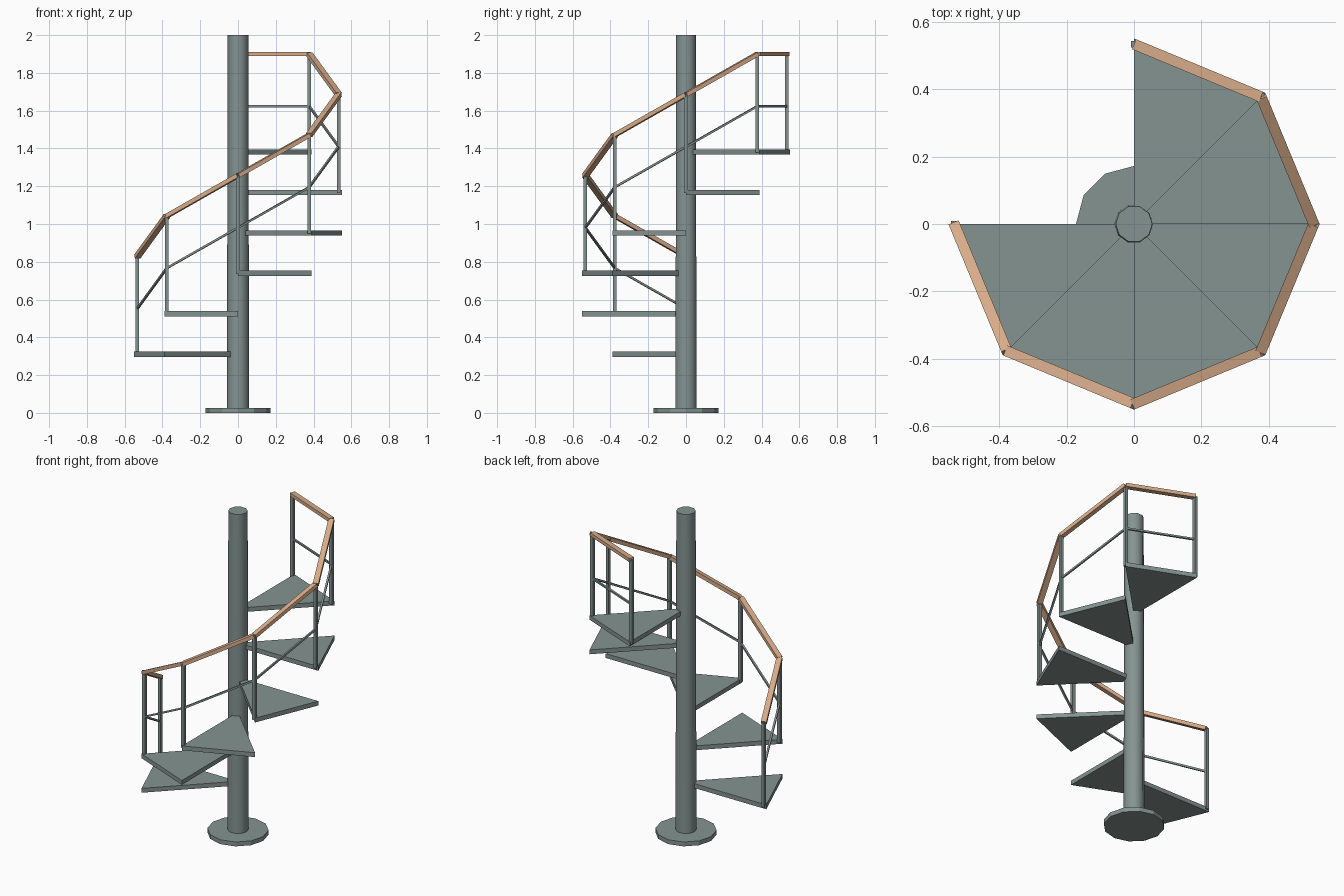
import bpy, bmesh, math
from mathutils import Vector

if "Cube" in bpy.data.objects:
    bpy.data.objects.remove(bpy.data.objects["Cube"])

STEP, N = 0.2143, 6          # rise per tread, number of treads
R_TREAD, R_POST = 0.55, 0.533


def material(name, rgb):
    m = bpy.data.materials.new(name)
    m.diffuse_color = (*rgb, 1)
    m.use_nodes = True
    m.node_tree.nodes["Principled BSDF"].inputs["Base Color"].default_value = m.diffuse_color
    return m


STEEL = material("grey green steel", (0.235, 0.295, 0.285))
WOOD = material("light wood", (0.68, 0.41, 0.254))


def finish(name, bm, mat):
    bmesh.ops.recalc_face_normals(bm, faces=bm.faces)
    me = bpy.data.meshes.new(name)
    bm.to_mesh(me)
    bm.free()
    me.materials.append(mat)
    ob = bpy.data.objects.new(name, me)
    bpy.context.collection.objects.link(ob)
    return ob


def prism(name, pts, z0, z1, mat, top_scale=1.0):
    bm = bmesh.new()
    lo = [bm.verts.new((x, y, z0)) for x, y in pts]
    hi = [bm.verts.new((x * top_scale, y * top_scale, z1)) for x, y in pts]
    bm.faces.new(lo)
    bm.faces.new(hi)
    n = len(pts)
    for i in range(n):
        j = (i + 1) % n
        bm.faces.new((lo[i], lo[j], hi[j], hi[i]))
    return finish(name, bm, mat)


def ngon(r, n):
    return [(r * math.cos(2 * math.pi * i / n), r * math.sin(2 * math.pi * i / n)) for i in range(n)]


def bar(name, a, b, width, height, mat):
    """Rectangular bar from a to b, its width kept horizontal."""
    d = (b - a).normalized()
    side = Vector((0, 0, 1)).cross(d)
    side = side.normalized() if side.length > 1e-4 else Vector((1, 0, 0))
    up = d.cross(side)
    bm = bmesh.new()
    rings = [[bm.verts.new(p + side * sx * width / 2 + up * sy * height / 2)
              for sx, sy in ((-1, -1), (1, -1), (1, 1), (-1, 1))] for p in (a, b)]
    for r in rings:
        bm.faces.new(r)
    for i in range(4):
        j = (i + 1) % 4
        bm.faces.new((rings[0][i], rings[0][j], rings[1][j], rings[1][i]))
    return finish(name, bm, mat)


def at(k, r, z):
    a = math.radians(180 + 45 * k)
    return Vector((r * math.cos(a), r * math.sin(a), z))


# Base plate and tapered central pole
prism("base_plate", ngon(0.172, 12), 0, 0.027, STEEL)
pole = prism("central_pole", ngon(0.059, 10), 0.01, 2.0, STEEL, 0.92)
bpy.context.view_layer.objects.active = pole
pole.select_set(True)
bpy.ops.object.shade_smooth_by_angle(angle=math.radians(40))
pole.select_set(False)

# Wedge treads
for k in range(N):
    z = 0.297 + STEP * k
    pts = [(0, 0), at(k, R_TREAD, 0).xy, at(k + 1, R_TREAD, 0).xy]
    prism(f"tread_{k + 1}", pts, z, z + 0.027, STEEL)

# Posts, one per tread plus one at the end of the top tread
for k in range(N + 1):
    lift = STEP * min(k, N - 1)
    bar(f"post_{k + 1}", at(k, R_POST, 0.308 + lift), at(k, R_POST, 0.828 + lift), 0.019, 0.019, STEEL)

# Handrail and thin middle rail between the posts
for k in range(N):
    l0, l1 = STEP * k, STEP * min(k + 1, N - 1)
    bar(f"handrail_{k + 1}", at(k, R_POST, 0.828 + l0), at(k + 1, R_POST, 0.828 + l1), 0.032, 0.022, WOOD)
    bar(f"middle_rail_{k + 1}", at(k, R_POST, 0.552 + l0), at(k + 1, R_POST, 0.552 + l1), 0.011, 0.011, STEEL)
